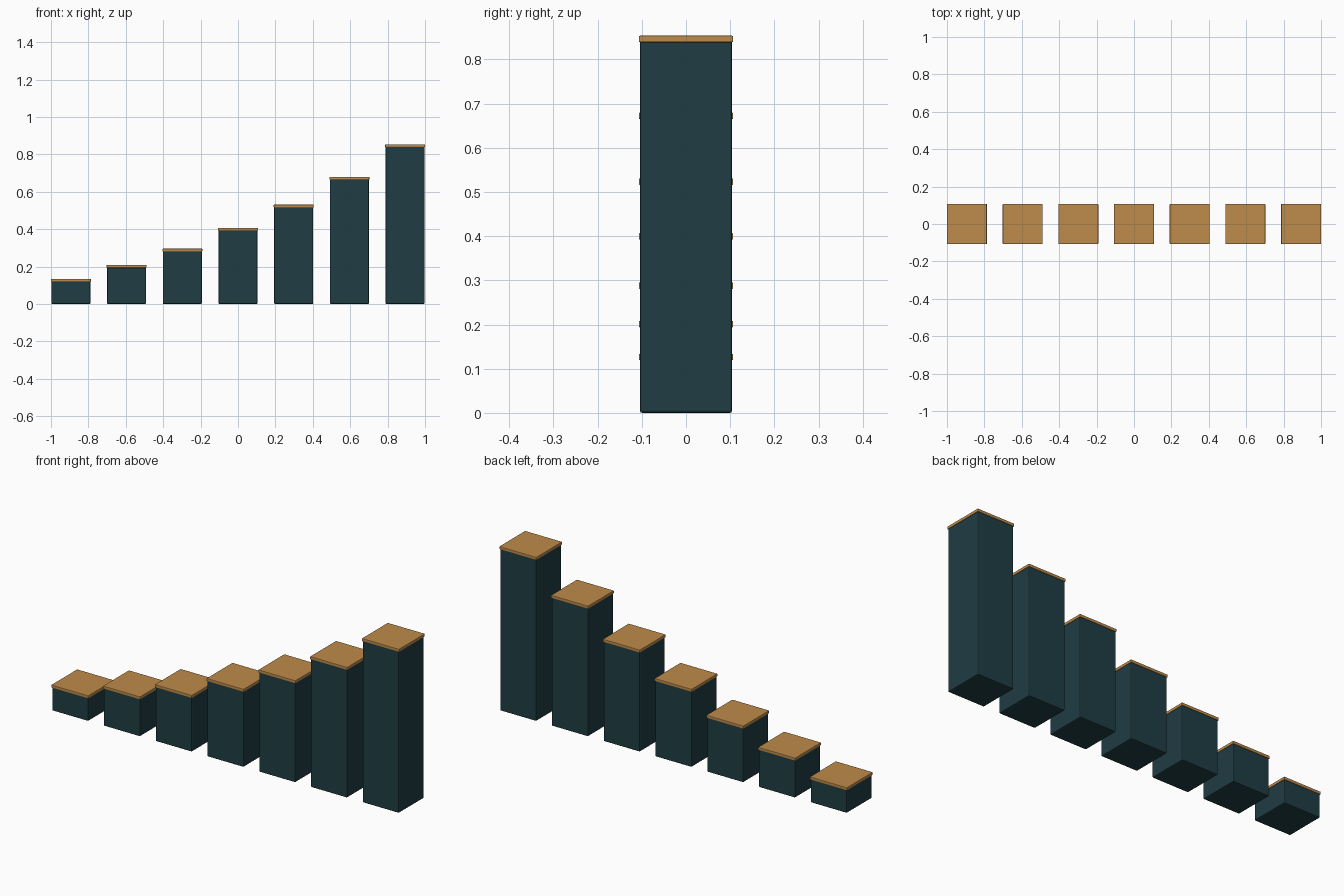
import bpy

if "Cube" in bpy.data.objects:
    bpy.data.objects.remove(bpy.data.objects["Cube"])

S = 0.24814                                   # overall scale to a 2 unit length
HEIGHTS = [0.5, 0.8, 1.15, 1.6, 2.1, 2.7, 3.4]
SPACING = 1.2


def material(name, color):
    m = bpy.data.materials.new(name)
    m.diffuse_color = color
    m.use_nodes = True
    m.node_tree.nodes["Principled BSDF"].inputs["Base Color"].default_value = m.diffuse_color
    return m


def block(name, x, z0, z1, width, bevel, mat):
    """Square block with softened edges, from height z0 to z1."""
    bpy.ops.mesh.primitive_cube_add(size=1, location=(x * S, 0, (z0 + z1) / 2 * S))
    ob = bpy.context.object
    ob.name = name
    ob.scale = (width * S, width * S, (z1 - z0) * S)
    bpy.ops.object.transform_apply(location=False, rotation=False, scale=True)
    mod = ob.modifiers.new("soft_edges", 'BEVEL')
    mod.width = bevel * S
    mod.segments = 2
    ob.data.materials.append(mat)
    return ob


teal = material("dark_teal", (0.014, 0.047, 0.056, 1))
gold = material("warm_gold", (0.52, 0.26, 0.07, 1))

# Row of rising columns, each with a thin overhanging cap
for i, h in enumerate(HEIGHTS):
    x = (i - (len(HEIGHTS) - 1) / 2) * SPACING
    block(f"column_{i + 1}", x, 0, h, 0.84, 0.02, teal)
    block(f"cap_{i + 1}", x, h - 0.02, h + 0.04, 0.86, 0.01, gold)
